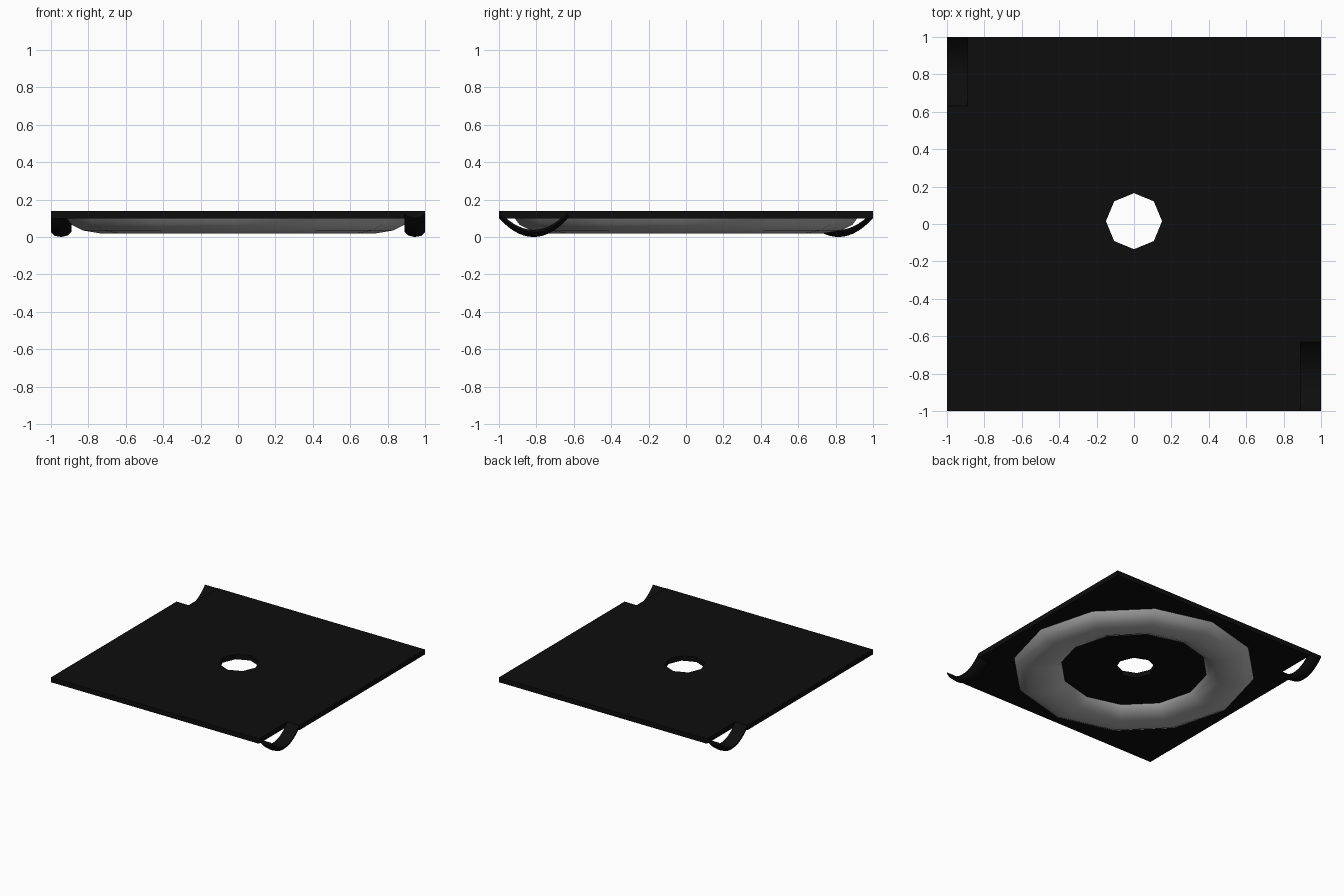
import bpy, bmesh
from math import cos, sin, pi

cube = bpy.data.objects.get("Cube")
if cube:
    bpy.data.objects.remove(cube)


def material(name, value):
    m = bpy.data.materials.new(name)
    m.use_nodes = True
    colour = (value, value, value, 1)
    m.diffuse_color = colour
    m.node_tree.nodes["Principled BSDF"].inputs["Base Color"].default_value = colour
    return m


def make(name, bm, mat, smooth=0):
    bmesh.ops.recalc_face_normals(bm, faces=bm.faces)
    mesh = bpy.data.meshes.new(name)
    bm.to_mesh(mesh)
    bm.free()
    mesh.materials.append(mat)
    ob = bpy.data.objects.new(name, mesh)
    bpy.context.collection.objects.link(ob)
    if smooth:
        bpy.ops.object.select_all(action='DESELECT')
        ob.select_set(True)
        bpy.context.view_layer.objects.active = ob
        bpy.ops.object.shade_smooth_by_angle(angle=smooth)
    return ob


def loft(bm, rows, closed_rows, closed_section):
    """Skin a list of vertex rows with quads."""
    n, k = len(rows), len(rows[0])
    for i in range(n if closed_rows else n - 1):
        for j in range(k if closed_section else k - 1):
            a, b = rows[i], rows[(i + 1) % n]
            bm.faces.new((a[j], a[(j + 1) % k], b[(j + 1) % k], b[j]))


black = material("black plastic", 0.004)
grey = material("grey rubber", 0.45)

BOTTOM, TOP = 0.1, 0.14
INNER, NOTCH = 0.89, 0.63

# Square plate with two notched corners and an octagonal centre hole
bm = bmesh.new()
half = [(1, -NOTCH), (1, 1), (-INNER, 1), (-INNER, NOTCH)]
outline = half + [(-x, -y) for x, y in half]
hole = [(0.15 * sin(i * pi / 4), 0.015 + 0.15 * cos(i * pi / 4)) for i in range(8)]
edges = []
for loop in (outline, hole):
    vs = [bm.verts.new((x, y, BOTTOM)) for x, y in loop]
    edges += [bm.edges.new((vs[i - 1], vs[i])) for i in range(len(vs))]
bmesh.ops.triangle_fill(bm, edges=edges, use_beauty=True)
top = bmesh.ops.extrude_face_region(bm, geom=bm.faces[:])["geom"]
bmesh.ops.translate(bm, vec=(0, 0, TOP - BOTTOM),
                    verts=[g for g in top if isinstance(g, bmesh.types.BMVert)])
make("plate", bm, black)

# Twelve-sided ring under the plate
bm = bmesh.new()
profile = [(0.92, 0.105), (0.89, 0.066), (0.83, 0.035), (0.74, 0.02),
           (0.65, 0.035), (0.58, 0.066), (0.55, 0.105)]
rows = [[bm.verts.new((r * cos(i * pi / 6), r * sin(i * pi / 6), z)) for r, z in profile]
        for i in range(12)]
loft(bm, rows, True, False)
make("base_ring", bm, grey, 1.0)

# Sagging straps across the notched corners
section = [(INNER, 0.038), (1, 0.038), (1, 0.025), (0.98, 0.006),
           (0.945, 0), (0.91, 0.008), (INNER, 0.028)]
STEPS = 14
for name, side in (("front_left_strap", 1), ("back_right_strap", -1)):
    bm = bmesh.new()
    rows = []
    for i in range(STEPS + 1):
        t = 2 * i / STEPS - 1
        y = -(1 + NOTCH) / 2 + t * (1 - NOTCH) / 2
        rows.append([bm.verts.new((side * x, side * y, BOTTOM * t * t + z))
                     for x, z in section])
    loft(bm, rows, False, True)
    for end in (rows[0], rows[-1]):
        bm.faces.new(end)
    make(name, bm, black, 0.7)
